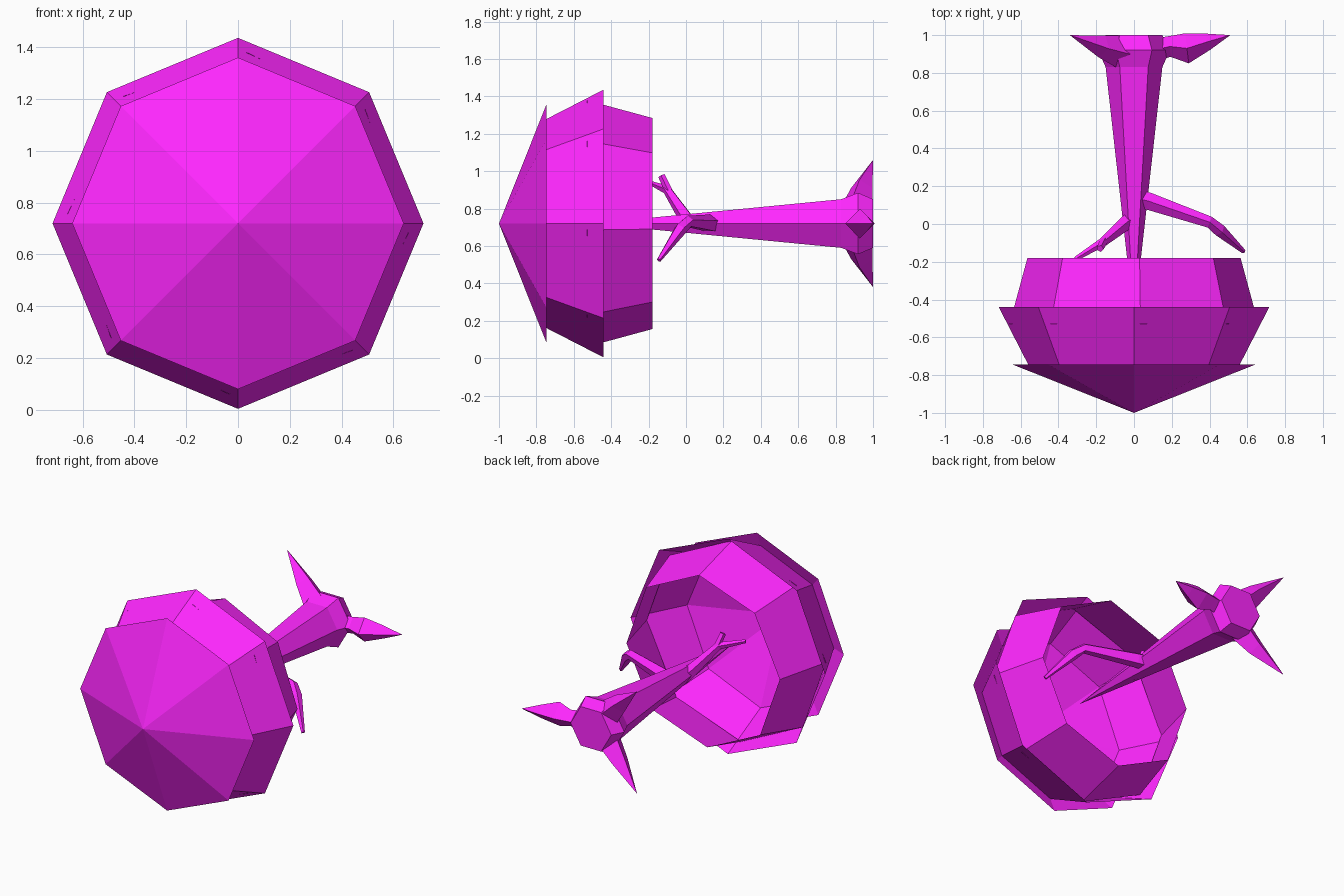
import bpy, bmesh, math
from mathutils import Vector

if "Cube" in bpy.data.objects:
    bpy.data.objects.remove(bpy.data.objects["Cube"])

Z0 = 0.72  # height of the trunk axis, which runs along y

mat = bpy.data.materials.new("magenta")
mat.diffuse_color = (1.0, 0.02, 1.0, 1.0)
mat.use_nodes = True
mat.node_tree.nodes["Principled BSDF"].inputs["Base Color"].default_value = mat.diffuse_color


def tube(name, path, radii, sides, turn=0.0, caps=True):
    """Flat-shaded tube along a path; a zero radius makes a pointed end."""
    pts = [Vector(p) for p in path]
    bm = bmesh.new()
    rings = []
    for i, (p, r) in enumerate(zip(pts, radii)):
        if r == 0:
            rings.append([bm.verts.new(p)] * sides)
            continue
        d = pts[min(i + 1, len(pts) - 1)] - pts[max(i - 1, 0)]
        q = d.to_track_quat('Z', 'X')
        ring = []
        for k in range(sides):
            a = math.radians(turn) + math.tau * k / sides
            ring.append(bm.verts.new(p + q @ Vector((r * math.cos(a), r * math.sin(a), 0))))
        rings.append(ring)
    for a, b in zip(rings, rings[1:]):
        for k in range(sides):
            n = (k + 1) % sides
            bm.faces.new(list(dict.fromkeys((a[k], a[n], b[n], b[k]))))
    if caps:
        if radii[0]:
            bm.faces.new(rings[0][::-1])
        if radii[-1]:
            bm.faces.new(rings[-1])
    me = bpy.data.meshes.new(name)
    bm.to_mesh(me)
    bm.free()
    me.materials.append(mat)
    ob = bpy.data.objects.new(name, me)
    bpy.context.collection.objects.link(ob)
    return ob


def axis(*ys):
    return [(0, y, Z0) for y in ys]


# Foliage: three open eight-sided shells, hollow towards the trunk
tube("foliage_tip", axis(-1, -0.745), [0, 0.64], 8, caps=False)
tube("foliage_middle", axis(-0.783, -0.44), [0.54, 0.716], 8, caps=False)
tube("foliage_lower", axis(-0.53, -0.18), [0.66, 0.565], 8, turn=3, caps=False)

# Trunk: pointed inside the foliage, flared at the foot
tube("trunk", axis(-0.51, 0.83, 0.92, 1.0), [0, 0.15, 0.19, 0.15], 6, turn=30)

# Roots: two plain spikes and one knobby root
for side, label in ((1, "upper"), (-1, "lower")):
    tube("root_" + label,
         [(-0.06, 0.91, Z0 + side * 0.08), (-0.17, 0.94, Z0 + side * 0.19),
          (-0.34, 1.0, Z0 + side * 0.34)], [0.09, 0.06, 0], 4)
tube("root_side", [(0.1, 0.92, Z0), (0.19, 0.94, Z0), (0.28, 0.93, Z0),
                   (0.39, 0.965, Z0), (0.51, 1.0, Z0)],
     [0.06, 0.055, 0.08, 0.045, 0], 4)

# Branches
tube("branch_right", [(0.0, 0.14, 0.72), (0.08, 0.12, 0.72), (0.40, 0.01, 0.73),
                      (0.45, -0.03, 0.69), (0.58, -0.145, 0.525)],
     [0.05, 0.048, 0.032, 0.035, 0.012], 5)
tube("branch_left", [(0.0, 0.03, 0.70), (-0.05, 0.0, 0.75), (-0.17, -0.10, 0.90),
                     (-0.31, -0.185, 0.935)], [0.05, 0.04, 0.025, 0.012], 5)
tube("branch_left_twig", [(-0.16, -0.09, 0.89), (-0.18, -0.13, 0.975)],
     [0.022, 0.02], 5)
